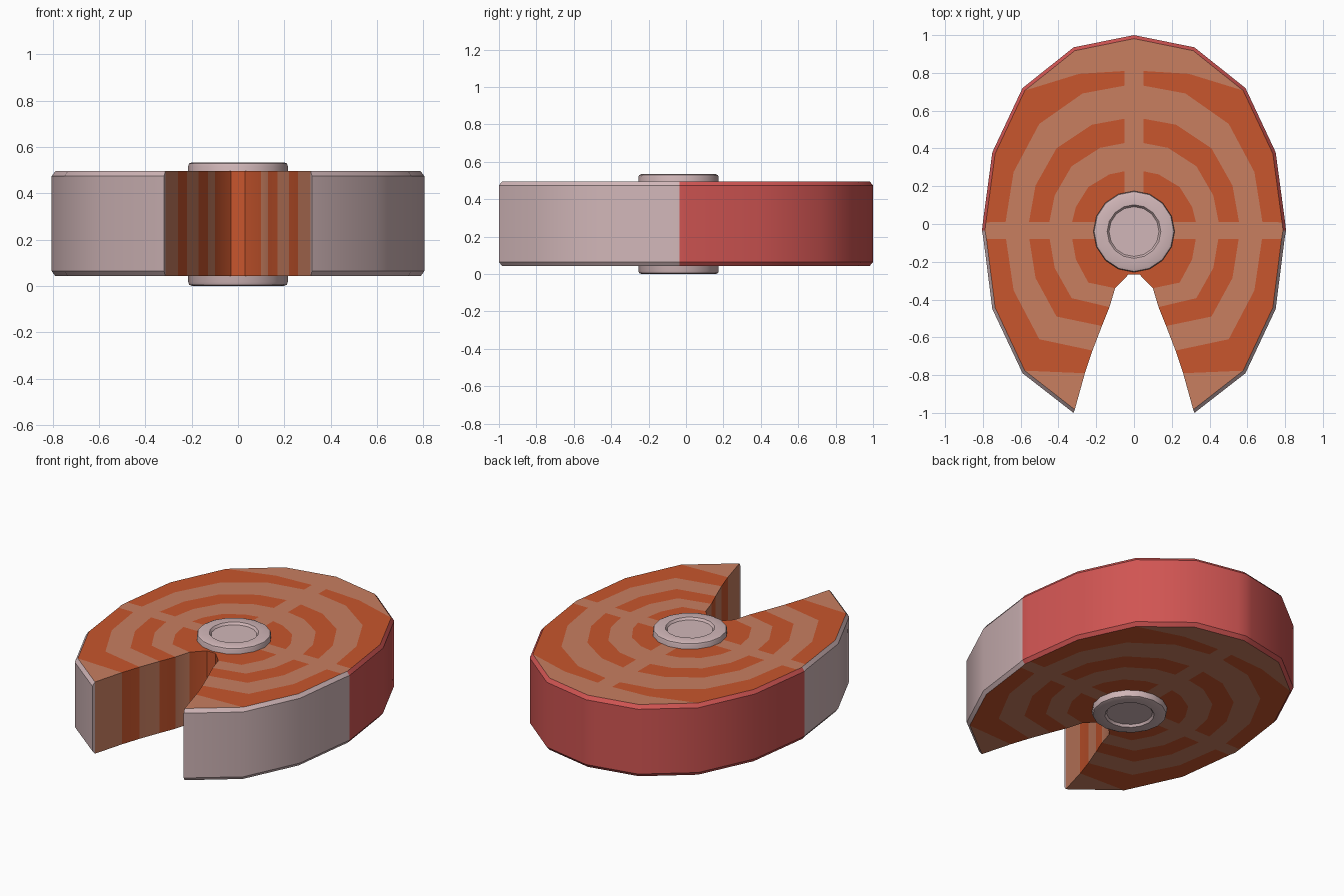
import bpy, bmesh, math

if "Cube" in bpy.data.objects:
    bpy.data.objects.remove(bpy.data.objects["Cube"])

def mat(name, c):
    m = bpy.data.materials.new(name)
    m.diffuse_color = (*c, 1)
    m.use_nodes = True
    m.node_tree.nodes["Principled BSDF"].inputs["Base Color"].default_value = m.diffuse_color
    return m

FLESH = mat("orange flesh", (.58, .092, .026))
FAT = mat("pale flesh", (.58, .21, .118))
PALE = mat("pale skin and bone", (.64, .47, .48))
RED = mat("red skin", (.63, .09, .085))

def finish(bm, name, mats, angle):
    bmesh.ops.remove_doubles(bm, verts=bm.verts, dist=1e-5)
    bmesh.ops.recalc_face_normals(bm, faces=bm.faces)
    me = bpy.data.meshes.new(name)
    bm.to_mesh(me)
    bm.free()
    for m in mats:
        me.materials.append(m)
    ob = bpy.data.objects.new(name, me)
    bpy.context.collection.objects.link(ob)
    bpy.ops.object.select_all(action='DESELECT')
    ob.select_set(True)
    bpy.context.view_layer.objects.active = ob
    bpy.ops.object.shade_smooth_by_angle(angle=math.radians(angle))
    return ob

# Half outline of the steak, from the back round to the front tip
CY = -.04
OUT = [(0, 1), (.05, .99), (.32, .935), (.59, .72), (.75, .38), (.80, .01),
       (.805, -.035), (.797, -.08), (.75, -.45), (.59, -.79), (.32, -1)]
N = len(OUT)
GAP = (5, 6, 7)   # stations inside or beside the cross-wise pale gap

def scaled(sx, up, low, cut):
    pts = []
    for i, (x, y) in enumerate(OUT[:-1]):
        yy = y if i in GAP else CY + (y - CY) * (up if y > CY else low)
        pts.append((x if i == 1 else x * sx, yy))
    return pts + [cut]

inset = [(x * .98, CY + (y - CY) * .982) for x, y in OUT]
rings = [scaled(.2, .15, .2, (.03, -.268)),
         scaled(.41, .31, .36, (.10, -.34)),
         scaled(.56, .455, .47, (.13, -.44)),
         scaled(.695, .58, .60, (.17, -.54)),
         scaled(.85, .75, .76, (.22, -.67)),
         [(0, .81), (.05, .81), (.29, .795)] + inset[3:-1] + [(.26, -.79)],
         inset]

# Steak body: banded top and bottom, striped notch, two-colour skin
Z = (.042, .064, .474, .496)
bm = bmesh.new()

def face(pts, m):
    uniq = []
    for p in pts:
        if all(math.dist(p, q) > 1e-5 for q in uniq):
            uniq.append(p)
    if len(uniq) > 2:
        bm.faces.new([bm.verts.new(p) for p in uniq]).material_index = m

def at(p, z, s):
    return (p[0] * s, p[1], z)

for s in (1, -1):
    for k in range(6):
        a, b = rings[k], rings[k + 1]
        band = 0 if k % 2 == 0 else 1
        for z in (Z[0], Z[3]):
            for i in range(N - 1):
                pale = band or i in (0, 5, 6)
                if k == 5:
                    pale = True
                quad = [a[i], b[i], b[i + 1], a[i + 1]]
                face([at(p, z, s) for p in quad], 0 + bool(pale))
        # notch wall stripe
        c, d = a[-1], b[-1]
        face([at(c, Z[0], s), at(d, Z[0], s), at(d, Z[3], s), at(c, Z[3], s)], band)
    # skin with bevelled rims
    rows = [(inset, Z[0]), (OUT, Z[1]), (OUT, Z[2]), (inset, Z[3])]
    for i in range(N - 1):
        m = 3 if i < 6 else 2
        for (p, z0), (q, z1) in zip(rows, rows[1:]):
            face([at(p[i], z0, s), at(p[i + 1], z0, s), at(q[i + 1], z1, s), at(q[i], z1, s)], m)
    face([at(p[-1], z, s) for p, z in rows], 2)

# core under the bone and the back of the notch
core = rings[0] + [(-x, y) for x, y in reversed(rings[0][1:])]
for z in (Z[0], Z[3]):
    face([at(p, z, 1) for p in core], 0)
x, y = rings[0][-1]
face([(x, y, Z[0]), (-x, y, Z[0]), (-x, y, Z[3]), (x, y, Z[3])], 0)
finish(bm, "fish_steak", (FLESH, FAT, PALE, RED), 35)

# Backbone: turned disc with a shallow dish at each end
half = [(0, .253), (.132, .253), (.142, .267), (.198, .267), (.211, .262), (.215, .25)]
prof = half + [(r, -z) for r, z in reversed(half)]
SEG = 16
bm = bmesh.new()
for i in range(SEG):
    a0, a1 = (2 * math.pi * (i + j) / SEG for j in (0, 1))
    for (r0, z0), (r1, z1) in zip(prof, prof[1:]):
        face([(r * math.cos(a), CY + r * math.sin(a), z + .267)
              for r, z, a in ((r0, z0, a0), (r1, z1, a0), (r1, z1, a1), (r0, z0, a1))], 0)
finish(bm, "backbone", (PALE,), 35)
